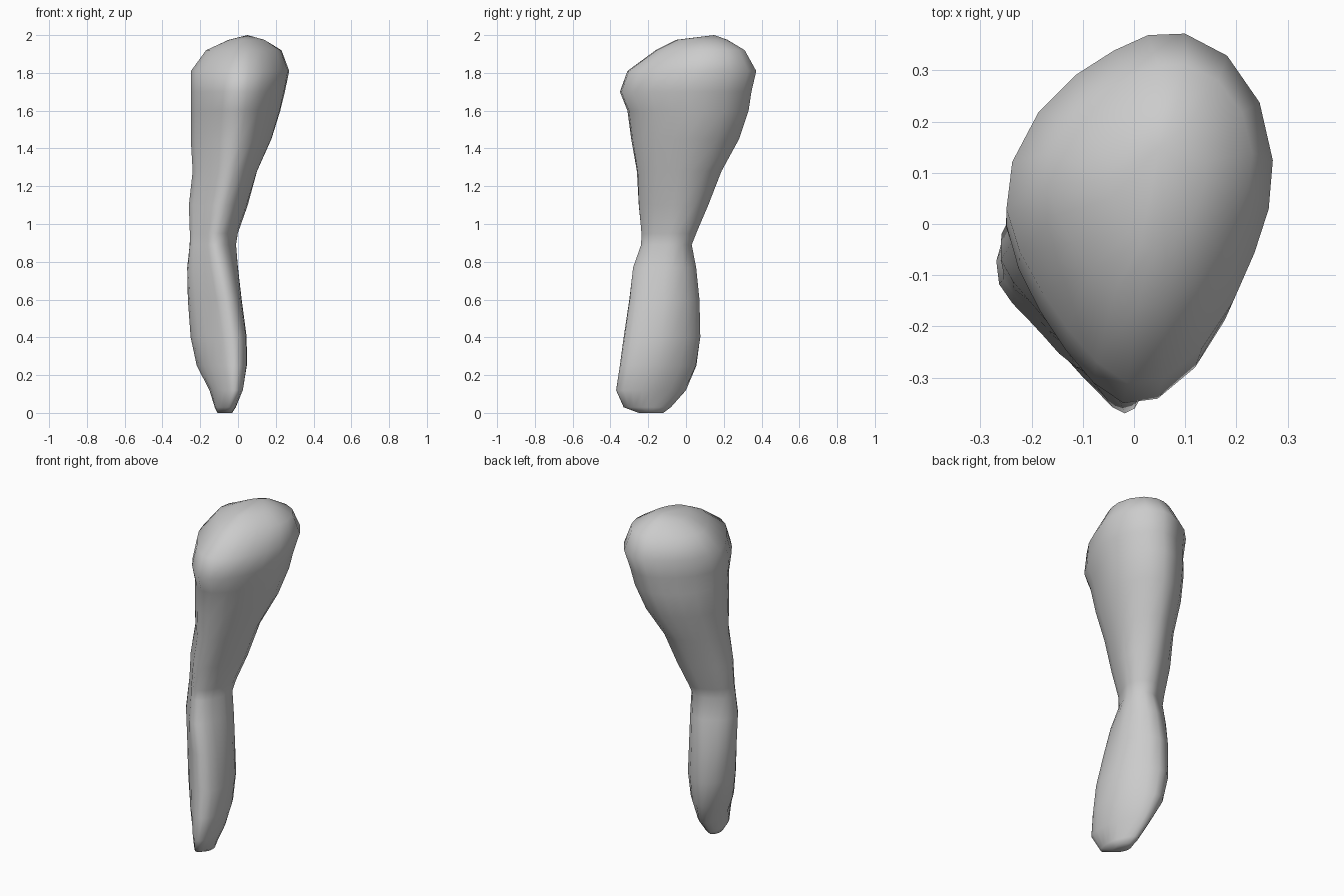
import bpy, bmesh, math

SIDES = 20
# Cross-sections: z, x min, x max, y min, y max, diagonal lean, back-right skew
RINGS = [
    (0.00, -0.11, -0.03, -0.25, -0.12, -0.25, 0.0),
    (0.03, -0.125, -0.01, -0.33, -0.08, -0.4, 0.0),
    (0.12, -0.155, 0.03, -0.37, 0.00, -0.48, 0.02),
    (0.25, -0.22, 0.054, -0.35, 0.055, -0.42, 0.08),
    (0.40, -0.25, 0.055, -0.33, 0.075, -0.38, 0.12),
    (0.60, -0.262, 0.026, -0.30, 0.066, -0.3, 0.17),
    (0.77, -0.265, 0.00, -0.28, 0.045, -0.15, 0.22),
    (0.89, -0.255, -0.018, -0.237, 0.022, 0.0, 0.24),
    (0.95, -0.255, -0.01, -0.235, 0.045, 0.03, 0.24),
    (1.10, -0.26, 0.045, -0.25, 0.11, 0.0, 0.2),
    (1.28, -0.24, 0.10, -0.26, 0.185, -0.03, 0.14),
    (1.45, -0.25, 0.175, -0.29, 0.28, 0.02, 0.12),
    (1.60, -0.25, 0.22, -0.31, 0.33, 0.05, 0.12),
    (1.70, -0.25, 0.243, -0.35, 0.345, 0.07, 0.12),
    (1.81, -0.25, 0.264, -0.31, 0.369, 0.08, 0.13),
    (1.92, -0.17, 0.225, -0.16, 0.31, 0.1, 0.12),
    (1.975, -0.05, 0.14, -0.05, 0.22, 0.1, 0.05),
]


def soft_power(v, p=1.14):
    return math.copysign(abs(v) ** p, v)


def add_ring(bm, z, x0, x1, y0, y1, lean, skew):
    """Slightly pointed oval, sheared diagonally, fuller at the back right."""
    cx, cy, rx, ry = (x0 + x1) / 2, (y0 + y1) / 2, (x1 - x0) / 2, (y1 - y0) / 2
    straight = math.sqrt(1 - lean * lean)
    verts = []
    for i in range(SIDES):
        a = 2 * math.pi * i / SIDES
        swell = 1 + skew * math.sin(2 * a) * math.cos(a - math.pi / 4)
        u, v = soft_power(math.cos(a)) * swell, soft_power(math.sin(a)) * swell
        verts.append(bm.verts.new((cx + rx * (u * straight + v * lean), cy + ry * v, z)))
    return verts


# Limb: stacked ovals joined into one skin
bm = bmesh.new()
rings = [add_ring(bm, *r) for r in RINGS]
for low, high in zip(rings, rings[1:]):
    for i in range(SIDES):
        j = (i + 1) % SIDES
        bm.faces.new((low[i], low[j], high[j], high[i]))
bm.faces.new(rings[0][::-1])

# Rounded crown closing the top
crown = bm.verts.new((0.05, 0.15, 2.0))
for i in range(SIDES):
    bm.faces.new((rings[-1][i], rings[-1][(i + 1) % SIDES], crown))

bmesh.ops.recalc_face_normals(bm, faces=bm.faces)
for f in bm.faces:
    f.smooth = True
mesh = bpy.data.meshes.new("limb")
bm.to_mesh(mesh)
bm.free()
limb = bpy.data.objects.new("limb", mesh)
bpy.context.collection.objects.link(limb)
